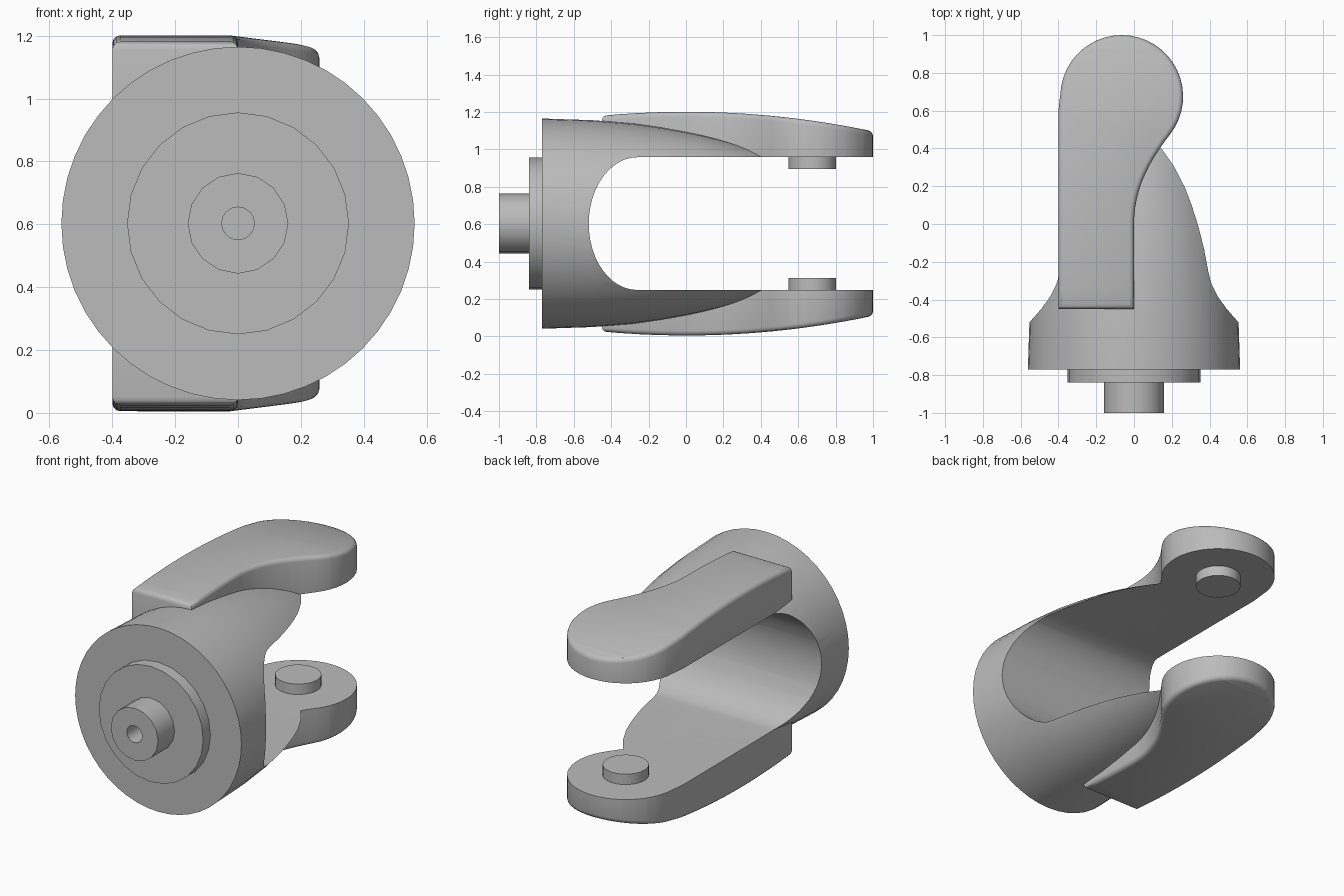
import bpy, bmesh, math
from mathutils import Vector, Matrix
from mathutils.geometry import interpolate_bezier

MID = 0.603          # height of the main axis
GAP = 0.355          # half height of the fork opening

cube = bpy.data.objects.get("Cube")
if cube:
    bpy.data.objects.remove(cube, do_unlink=True)

grey = bpy.data.materials.new("plain_grey")
grey.use_nodes = True
colour = (0.5, 0.5, 0.5, 1)
grey.diffuse_color = colour
grey.node_tree.nodes["Principled BSDF"].inputs["Base Color"].default_value = colour


def finish(bm, name):
    bmesh.ops.recalc_face_normals(bm, faces=bm.faces)
    mesh = bpy.data.meshes.new(name)
    bm.to_mesh(mesh)
    bm.free()
    mesh.materials.append(grey)
    obj = bpy.data.objects.new(name, mesh)
    bpy.context.collection.objects.link(obj)
    return obj


def smooth(obj):
    bpy.ops.object.select_all(action="DESELECT")
    obj.select_set(True)
    bpy.context.view_layer.objects.active = obj
    bpy.ops.object.shade_smooth_by_angle(angle=math.radians(32))


def lathe(name, profile, sides):
    """Turn (y, radius) pairs about the main axis."""
    bm = bmesh.new()
    rings = []
    for y, r in profile:
        angles = [2 * math.pi * i / sides for i in range(sides)]
        rings.append([bm.verts.new((r * math.sin(a), y, MID + r * math.cos(a))) for a in angles])
    for a, b in zip(rings, rings[1:]):
        for i in range(sides):
            j = (i + 1) % sides
            bm.faces.new((a[i], a[j], b[j], b[i]))
    bm.faces.new(rings[0])
    bm.faces.new(rings[-1])
    return finish(bm, name)


def prism(points, offset):
    """Extrude a closed outline along an offset."""
    bm = bmesh.new()
    face = bm.faces.new([bm.verts.new(p) for p in points])
    new = bmesh.ops.extrude_face_region(bm, geom=[face])["geom"]
    top = [v for v in new if isinstance(v, bmesh.types.BMVert)]
    bmesh.ops.translate(bm, verts=top, vec=offset)
    return bm


def cut(obj, cutter):
    mod = obj.modifiers.new("cut", "BOOLEAN")
    mod.operation = "DIFFERENCE"
    mod.solver = "EXACT"
    mod.object = cutter
    bpy.context.view_layer.objects.active = obj
    bpy.ops.object.modifier_apply(modifier=mod.name)
    bpy.data.objects.remove(cutter, do_unlink=True)


# Domed body with a round-ended slot through it
dome = [(-0.77, 0.562), (-0.5, 0.553), (-0.28, 0.535), (-0.14, 0.515), (0, 0.49),
        (0.1, 0.469), (0.2, 0.444), (0.3, 0.415), (0.41, 0.38), (0.5, 0.345), (0.6, 0.3)]
body = lathe("body", dome, 48)
slot = [Vector((-1, 1.2, MID + GAP))]
for i in range(25):
    a = math.pi * (0.5 + i / 24)
    slot.append(Vector((-1, -0.26 + 0.26 * math.cos(a), MID + GAP * math.sin(a))))
slot.append(Vector((-1, 1.2, MID - GAP)))
cut(body, finish(prism(slot, (2, 0, 0)), "slot_cutter"))
smooth(body)

# Stepped mounting flange and drilled spigot
smooth(lathe("flange", [(-0.84, 0.353), (-0.76, 0.353)], 24))
spigot = lathe("spigot", [(-1, 0.16), (-0.83, 0.16)], 16)
cut(spigot, lathe("hole_cutter", [(-1.1, 0.052), (-0.88, 0.052)], 16))
smooth(spigot)

# Arm outline: straight tail, round end, curved waist
centre, radius = Vector((-0.065, 0.675, 0)), 0.325
outline = [Vector((-0.4, -0.45, 0)), Vector((-0.4, 0.6, 0))]
for i in range(27):
    a = math.radians(170 - 208 * i / 26)
    outline.append(centre + radius * Vector((math.cos(a), math.sin(a), 0)))
end = outline[-1]
outline += interpolate_bezier(end, end + Vector((-0.123, -0.158, 0)),
                              Vector((0, 0.17, 0)), Vector((0, 0, 0)), 12)[1:]
outline.append(Vector((0, -0.45, 0)))


def arm(name, side):
    bm = prism([p + Vector((0, 0, GAP)) for p in outline], (0, 0, 0.2))
    for i in range(14):
        bmesh.ops.bisect_plane(bm, geom=bm.verts[:] + bm.edges[:] + bm.faces[:],
                               plane_co=(0, -0.35 + 0.1 * i, 0), plane_no=(0, 1, 0))
    # Bow the outer face along its length
    for v in bm.verts:
        if v.co.z > GAP + 0.1:
            v.co.z = 0.598 - 0.105 * v.co.y ** 2
    bm.normal_update()
    outer = {f for f in bm.faces if all(v.co.z > GAP + 0.05 for v in f.verts)}
    rim = [e for e in bm.edges if sum(f in outer for f in e.link_faces) == 1]
    bmesh.ops.bevel(bm, geom=rim, offset=0.025, offset_type="OFFSET", segments=3,
                    profile=0.5, affect="EDGES")
    for v in bm.verts:
        v.co.z = MID + side * v.co.z
    smooth(finish(bm, name))


def pivot_pin(name, side):
    bm = bmesh.new()
    place = Matrix.Translation((centre.x, centre.y, MID + side * (GAP - 0.026)))
    bmesh.ops.create_cone(bm, cap_ends=True, segments=32, radius1=0.128, radius2=0.128,
                          depth=0.075, matrix=place)
    smooth(finish(bm, name))


# Mirrored fork arms and pivot pins
for label, side in (("upper", 1), ("lower", -1)):
    arm(label + "_arm", side)
    pivot_pin(label + "_pivot_pin", side)
